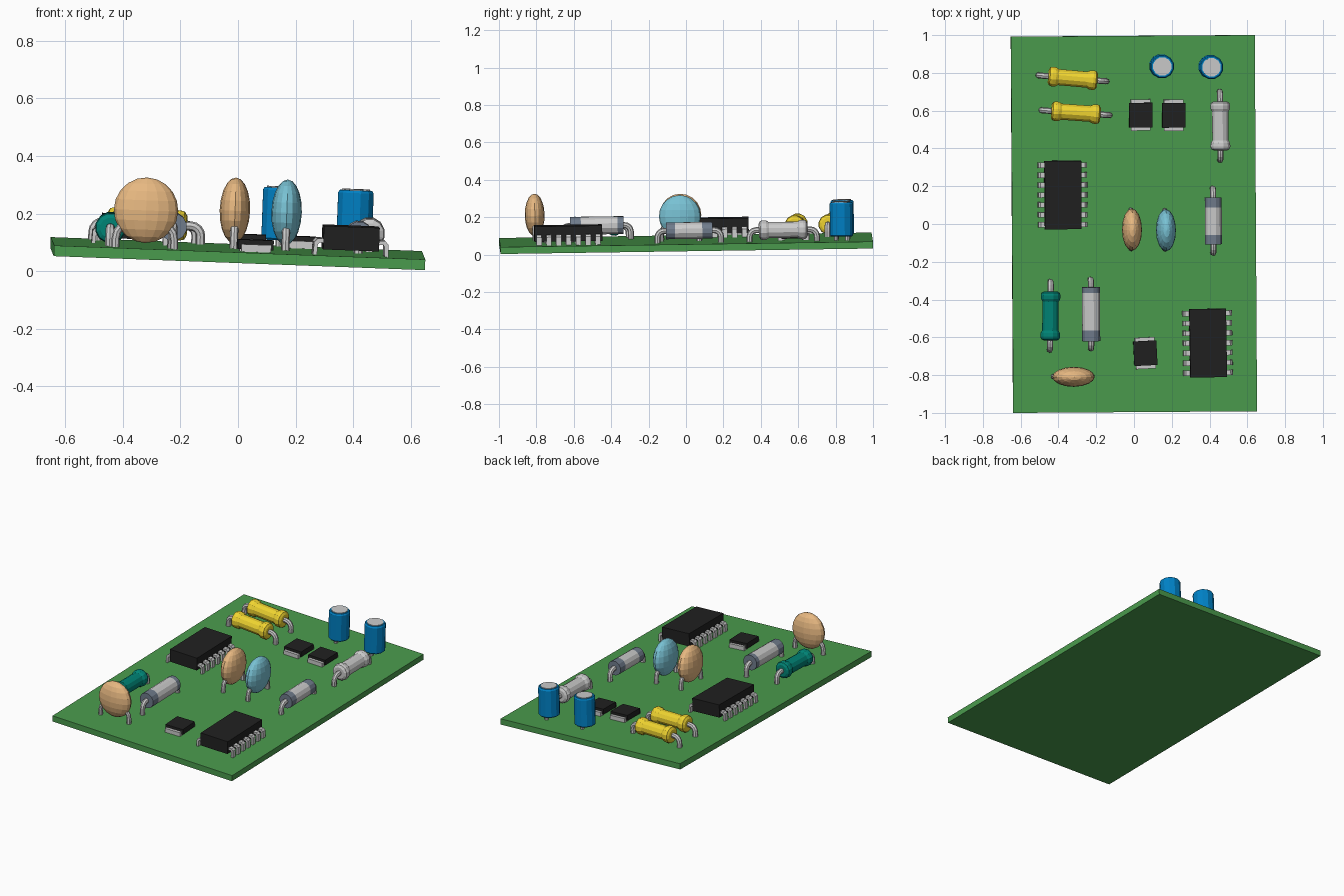
import bpy, bmesh
from math import pi, cos, sin, radians
from mathutils import Matrix, Vector

if "Cube" in bpy.data.objects:
    bpy.data.objects.remove(bpy.data.objects["Cube"])

# Board frame: slightly tilted, local z = 0 is the top surface
BOARD = (Matrix.Translation((0, 0, 0.079)) @ Matrix.Rotation(0.0145, 4, 'X')
         @ Matrix.Rotation(0.0377, 4, 'Y') @ Matrix.Rotation(0.006, 4, 'Z'))
COLOURS = {
    'green': (0.07, 0.33, 0.075), 'yellow': (0.87, 0.66, 0.03), 'teal': (0.0, 0.23, 0.18),
    'orange': (0.80, 0.48, 0.22), 'sky': (0.19, 0.54, 0.66), 'blue': (0.0, 0.22, 0.56),
    'black': (0.015, 0.015, 0.015), 'slate': (0.16, 0.20, 0.26), 'white': (0.75, 0.76, 0.78),
}
mats = {}


def material(name):
    if name not in mats:
        mats[name] = bpy.data.materials.new(name)
        mats[name].diffuse_color = (*COLOURS[name], 1)
    return mats[name]


def finish(name, bm, x=0, y=0, angle=0, colour=None):
    """Turn a bmesh into an object standing on the board."""
    bmesh.ops.recalc_face_normals(bm, faces=bm.faces)
    me = bpy.data.meshes.new(name)
    bm.to_mesh(me)
    bm.free()
    ob = bpy.data.objects.new(name, me)
    bpy.context.collection.objects.link(ob)
    ob.matrix_world = BOARD @ Matrix.Translation((x, y, 0)) @ Matrix.Rotation(radians(angle), 4, 'Z')
    if colour:
        me.materials.append(material(colour))
    return ob


def add_box(bm, centre, size):
    bmesh.ops.create_cube(bm, size=1, matrix=Matrix.Translation(centre) @ Matrix.Diagonal((*size, 1)))


def add_loft(bm, rings):
    """Skin a list of point rings and cap both ends."""
    rows = [[bm.verts.new(p) for p in ring] for ring in rings]
    n = len(rows[0])
    for a, b in zip(rows, rows[1:]):
        for i in range(n):
            j = (i + 1) % n
            bm.faces.new((a[i], a[j], b[j], b[i]))
    bm.faces.new(rows[0])
    bm.faces.new(rows[-1])


def add_lathe(bm, profile, axis, height=0, sides=12):
    """Revolve (position, radius) pairs round a horizontal x or upright z axis."""
    rings = []
    for t, r in profile:
        circle = [(r * cos(2 * pi * (i + .5) / sides), r * sin(2 * pi * (i + .5) / sides)) for i in range(sides)]
        rings.append([(t, a, height + b) if axis == 'x' else (a, b, t) for a, b in circle])
    add_loft(bm, rings)


def add_wire(bm, path, r=0.016, sides=8):
    """Round wire along an xz path."""
    pts = [Vector((x, 0, z)) for x, z in path]
    rings = []
    for i, p in enumerate(pts):
        t = (pts[min(i + 1, len(pts) - 1)] - pts[max(i - 1, 0)]).normalized()
        n = Vector((-t.z, 0, t.x))
        rings.append([p + n * r * cos(2 * pi * k / sides) + Vector((0, r * sin(2 * pi * k / sides), 0))
                      for k in range(sides)])
    add_loft(bm, rings)


def leg_pair(name, path, *place, r=0.016):
    bm = bmesh.new()
    for s in (1, -1):
        add_wire(bm, [(s * x, z) for x, z in path], r)
    finish(name, bm, *place)


def axial_legs(name, half, h, *place):
    # quarter bend from the body end down into the board
    bend = [(half - .05 + .035 * sin(a * pi / 8), h - .035 + .035 * cos(a * pi / 8)) for a in range(5)]
    leg_pair(name, [(half - .09, h)] + bend + [(half - .015, -.01)], *place)


def resistor(name, x, y, angle, colour=None):
    h = 0.063
    half = [(-.130, .036), (-.122, .050), (-.108, .054), (-.090, .052), (-.076, .044)]
    bm = bmesh.new()
    add_lathe(bm, half + [(-t, r) for t, r in reversed(half)], 'x', h)
    finish(name + '_body', bm, x, y, angle, colour)
    axial_legs(name + '_leads', 0.195, h, x, y, angle)


def diode(name, x, y, half, r, h, reach, low, high):
    spans = [('low_band', -half, low, 'slate'), ('glass', low, high, 'white'), ('high_band', high, half, 'slate')]
    for part, a, b, colour in spans:
        bm = bmesh.new()
        add_lathe(bm, [(a, r), (b, r)], 'x', h)
        finish(f'{name}_{part}', bm, x, y, 90, colour)
    axial_legs(name + '_leads', reach, h, x, y, 90)


def disc_capacitor(name, x, y, angle, colour):
    bm = bmesh.new()
    bmesh.ops.create_uvsphere(bm, u_segments=16, v_segments=10, radius=1,
                              matrix=Matrix.Translation((0, 0, .132)) @ Matrix.Diagonal((.112, .053, .114, 1)))
    finish(name + '_disc', bm, x, y, angle, colour)
    leg_pair(name + '_legs', [(.055, .085), (.085, .072), (.097, .055), (.102, .03), (.102, -.01)],
             x, y, angle, r=.014)


def can_capacitor(name, x, y):
    bm = bmesh.new()
    add_lathe(bm, [(.022, .058), (.028, .064), (.196, .064), (.205, .058)], 'z')
    finish(name + '_can', bm, x, y, 0, 'blue')
    bm = bmesh.new()
    add_lathe(bm, [(.19, .050), (.209, .050)], 'z')
    finish(name + '_lid', bm, x, y)
    leg_pair(name + '_legs', [(.03, .04), (.03, -.01)], x, y, 90, r=.012)


def small_chip(name, x, y, angle=0):
    bm = bmesh.new()
    add_box(bm, (0, 0, .025), (.122, .13, .034))
    finish(name + '_body', bm, x, y, angle, 'black')
    bm = bmesh.new()
    for s in (1, -1):
        add_box(bm, (0, s * .065, .013), (.104, .036, .026))
    finish(name + '_pads', bm, x, y, angle)


def long_chip(name, x, y, angle=0):
    bm = bmesh.new()
    add_box(bm, (0, 0, .06), (.194, .362, .082))
    finish(name + '_body', bm, x, y, angle, 'black')
    # seven bent pins down each side
    outline = [(.09, .056), (.118, .056), (.129, .044), (.132, -.005),
               (.118, -.005), (.116, .036), (.111, .042), (.09, .042)]
    bm = bmesh.new()
    for s in (1, -1):
        for i in range(7):
            yc = (i - 3) * .0525
            add_loft(bm, [[(s * px, yc + dy, pz) for px, pz in outline] for dy in (-.014, .014)])
    finish(name + '_pins', bm, x, y, angle)


# Circuit board
bm = bmesh.new()
add_box(bm, (0, 0, -.0185), (1.292, 1.992, .037))
finish('circuit_board', bm, colour='green')

# Resistors
resistor('yellow_resistor_back', -.322, .774, -5.4, 'yellow')
resistor('yellow_resistor_front', -.307, .592, -4.5, 'yellow')
resistor('grey_resistor', .458, .517, 90)
resistor('teal_resistor', -.448, -.483, 89, 'teal')

# Diodes
diode('right_diode', .418, .015, .124, .046, .065, .185, -.075, .07)
diode('left_diode', -.233, -.475, .143, .049, .075, .197, -.085, .112)

# Disc capacitors
disc_capacitor('orange_disc_front', -.33, -.805, 0, 'orange')
disc_capacitor('orange_disc_middle', -.016, -.028, 90, 'orange')
disc_capacitor('blue_disc_middle', .164, -.032, 90, 'sky')

# Upright can capacitors
can_capacitor('left_can', .147, .836)
can_capacitor('right_can', .408, .830)

# Chips
small_chip('small_chip_back_left', .038, .577)
small_chip('small_chip_back_right', .213, .574)
small_chip('small_chip_front', .055, -.684, 2.5)
long_chip('long_chip_left', -.378, .157)
long_chip('long_chip_right', .386, -.632, .6)

for m in bpy.data.materials:
    if m.users and not m.is_grease_pencil:
        m.use_nodes = True
        m.node_tree.nodes["Principled BSDF"].inputs["Base Color"].default_value = m.diffuse_color
